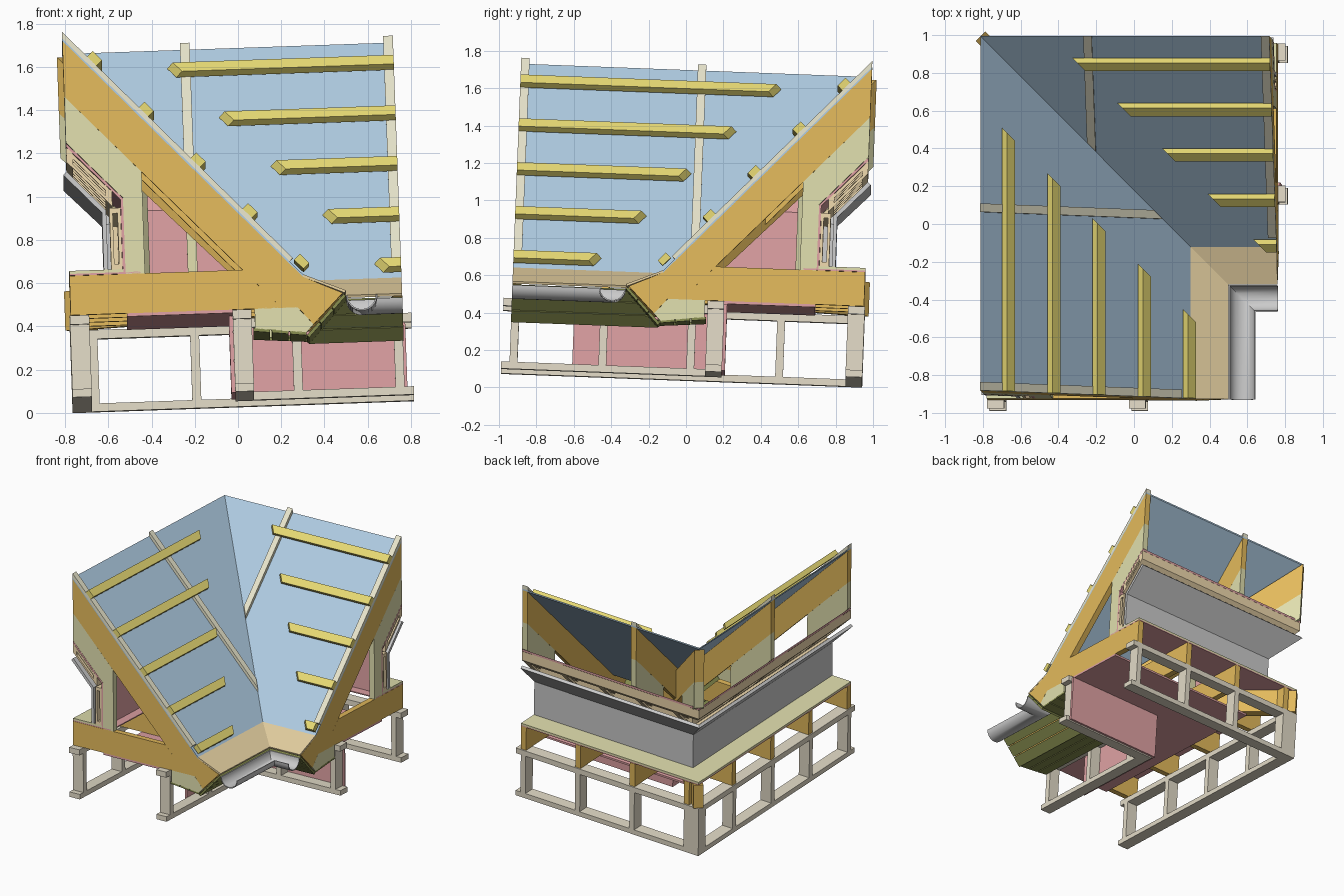
import bpy, bmesh, math
from mathutils import Vector, Matrix

if "Cube" in bpy.data.objects:
    bpy.data.objects.remove(bpy.data.objects["Cube"])

C = 0.177                 # valley line: x + y = C
EA, EB = -0.945, 0.775    # open ends of the left wing (y) and the back wing (x)
TILT = Matrix(((1, 0, -.035, 0), (0, 1, .038, 0), (.035, -.038, 1, .061), (0, 0, 0, 1)))


def mat(name, hexcol):
    m = bpy.data.materials.new(name)
    rgb = [int(hexcol[i:i + 2], 16) / 255 for i in (0, 2, 4)]
    m.diffuse_color = [v ** 2.2 for v in rgb] + [1]
    m.use_nodes = True
    m.node_tree.nodes["Principled BSDF"].inputs["Base Color"].default_value = m.diffuse_color
    return m


TIMBER = mat("timber", "E2B85C")
PALE = mat("pale_timber", "DFDDAC")
YELLOW = mat("batten_yellow", "E8DA74")
STRIP = mat("strip_cream", "E9E6CC")
BLUE = mat("membrane_blue", "AECBE2")
SAND = mat("eave_sand", "E6D0A0")
PINK = mat("board_pink", "DEA0A2")
FRAME = mat("frame_cream", "E2DAC6")
LATH = mat("lath_tan", "EFD8AC")
OLIVE = mat("lining_olive", "868C50")


def finish(bm, name, material, smooth=False):
    bmesh.ops.recalc_face_normals(bm, faces=bm.faces)
    bm.transform(TILT)
    me = bpy.data.meshes.new(name)
    bm.to_mesh(me)
    bm.free()
    ob = bpy.data.objects.new(name, me)
    bpy.context.collection.objects.link(ob)
    if material:
        me.materials.append(material)
    if smooth:
        bpy.context.view_layer.objects.active = ob
        ob.select_set(True)
        bpy.ops.object.shade_smooth_by_angle(angle=math.radians(35))
        ob.select_set(False)
    return ob


def rect(t0, t1, z0, z1):
    return [(t0, z0), (t1, z0), (t1, z1), (t0, z1)]


def loft(bm, rings):
    """Skin closed rings of points and cap both ends."""
    rows = [[bm.verts.new(p) for p in r] for r in rings]
    n = len(rows[0])
    for a, b in zip(rows, rows[1:]):
        for i in range(n):
            j = (i + 1) % n
            bm.faces.new((a[i], a[j], b[j], b[i]))
    bm.faces.new(rows[0])
    bm.faces.new(rows[-1][::-1])


def sweep(name, profiles, material, a=EA, b=EB, smooth=False):
    """Run (t, z) profiles along both wings, mitred on the valley."""
    bm = bmesh.new()
    for p in profiles:
        loft(bm, [[(t, a, z) for t, z in p], [(t, C - t, z) for t, z in p],
                  [(b, C - t, z) for t, z in p]])
    return finish(bm, name, material, smooth)


def flip(p):
    return Vector((C - p[1], C - p[0], p[2]))


def prisms(name, profiles, material, ys, xs, th=.045):
    """Flat profile plates at ys (left wing) and xs (back wing), cut at the valley."""
    bm = bmesh.new()
    for back, pos in [(False, v) for v in ys] + [(True, v) for v in xs]:
        y0 = C - pos - th if back else pos
        for p in profiles:
            tb = bmesh.new()
            loft(tb, [[(t, y, z) for t, z in p] for y in (y0, y0 + th)])
            cut = bmesh.ops.bisect_plane(tb, geom=tb.verts[:] + tb.edges[:] + tb.faces[:],
                                         plane_co=(0, C, 0), plane_no=(1, 1, 0), clear_outer=True)
            edges = [e for e in cut["geom_cut"] if isinstance(e, bmesh.types.BMEdge)]
            if edges:
                bmesh.ops.holes_fill(tb, edges=edges, sides=0)
            vs = {v: bm.verts.new(flip(v.co) if back else v.co) for v in tb.verts}
            for f in tb.faces:
                bm.faces.new([vs[v] for v in f.verts])
            tb.free()
    return finish(bm, name, material)


def diagonal(name, profiles, material, half=.025):
    """Plate standing on the valley diagonal."""
    bm = bmesh.new()
    for p in profiles:
        loft(bm, [[(t + s, C - t + s, z) for t, z in p] for s in (-half, half)])
    return finish(bm, name, material)


def roof(t, off=0.0):
    return 1.66 - 1.05 * (t + .755) + off


RA, RB = [EA, 0], [.73, -.21]                        # rafter positions
JA, JB = [EA, -.47, 0, .475], [.73, .26, -.21, -.68]  # joist and stud positions

# Bearing walls: outer pair and inner pair, plates, studs and corner posts
for label, t0, t1, js in (("outer", -.765, -.675, 4), ("inner", -.012, .075, 3)):
    sweep(label + "_wall_plates", [rect(t0, t1, 0, .038), rect(t0, t1, .336, .378)], FRAME, -.99, .815)
    yc = C - t1
    prisms(label + "_wall_studs", [rect(t0, t1, .038, .336)], FRAME, JA[:js], JB[:js], .042)
    prisms(label + "_corner_post", [rect(t0, t1, .038, .336)], FRAME, [yc], [t0], t1 - t0)

# Wall board inside the inner walls, ceiling board, upper floor
sweep("wall_board", [rect(-.03, -.012, .01, .365)], PINK, -.61, .785)
sweep("ceiling_board", [rect(-.50, -.012, .366, .381)], PINK)
sweep("floor_underlay", [rect(-.76, -.43, .564, .572)], PINK)
sweep("floor_deck", [rect(-.76, -.51, .572, .586)], PALE)

# Joists, rafters and the pair on the valley
joist = [(-.76, .381), (.215, .381), (.04, .563), (-.76, .563)]
rafter = [(-.755, 1.65), (.319, .521), (.5, .441), (.36, .3), (.29, .381), (.215, .381), (-.755, 1.392)]
knee = [(-.755, 1.392), (-.41, 1.032), (-.41, .563), (-.5, .563), (-.5, .915), (-.755, 1.179)]
prisms("joists", [joist], TIMBER, JA, JB)
prisms("rafters", [rafter], TIMBER, RA, RB)
diagonal("valley_joist", [joist], TIMBER)
diagonal("valley_rafter", [[(t, z - .005) for t, z in rafter]], TIMBER)
prisms("knee_studs", [knee], PALE, RA, RB)
diagonal("valley_knee_stud", [knee], PALE)
prisms("eave_blocks", [[(.09, .385), (.285, .385), (.36, .3), (.325, .262), (.09, .29)]], PALE, RA, RB)

# Knee wall layers: board, lath frame, grey lining
sweep("knee_board", [[(-.5, .572), (-.5, .913), (-.755, 1.177), (-.755, 1.16), (-.512, .908), (-.512, .572)]], PINK)
sl = lambda t0, t1, d0, d1: [(t, 1.179 - 1.035 * (t + .755) - d) for t, d in ((t0, d0), (t1, d0), (t1, d1), (t0, d1))]
sweep("lath_rails", [rect(-.565, -.513, .586, .61), rect(-.565, -.513, .845, .87),
                     sl(-.755, -.725, .02, .09), sl(-.58, -.55, .02, .09)], LATH)
prisms("lath_cross_pieces", [rect(-.565, -.55, .61, .845), rect(-.528, -.513, .61, .845),
                             sl(-.73, -.575, .022, .045), sl(-.73, -.575, .07, .09)], LATH,
       [EA + .32 * i for i in range(5)], [.73 - .32 * i for i in range(5)])
sweep("knee_lining", [[(-.58, .586), (-.58, .86), (-.755, 1.045), (-.772, 1.03), (-.6, .85), (-.6, .586)]], None)

# Roof skin: blue membrane and the flatter sand-coloured eave
sweep("roof_membrane", [[(-.755, roof(-.755)), (.319, roof(.319)), (.319, roof(.319, -.012)),
                         (-.755, roof(-.755, -.012))]], BLUE)
sweep("eave_sheet", [[(.319, .533), (.515, .452), (.51, .44), (.319, .521)]], SAND)

# Counter battens up the slope
prisms("counter_battens", [[(-.755, roof(-.755)), (.26, roof(.26)), (.275, roof(.26, .016)),
                            (-.755, roof(-.755, .032))]], STRIP, RA, RB)

# Battens along each wing, stopped short of the valley
bm = bmesh.new()
d, n = Vector((.69, -.724)), Vector((.724, .69))
for i in range(5):
    t = -.637 + .231 * i
    mid = Vector((t, roof(t)))
    prof = [mid + d * u + n * w for u, w in ((-.03, .02), (.03, .02), (.03, .058), (-.03, .058))]
    ringA = [[(p.x, EA, p.y) for p in prof], [(p.x, C - p.x - .37, p.y) for p in prof]]
    loft(bm, ringA)
    loft(bm, [[(EB, C - p.x, p.y) for p in prof], [(p.x + .37, C - p.x, p.y) for p in prof]])
finish(bm, "roof_battens", YELLOW)

# Boarded eave: sloping fascia and level soffit planks
planks = []
a, b = Vector((.505, .438)), Vector((.325, .248))
for i in range(3):
    p, q = a.lerp(b, i / 3 + .01), a.lerp(b, (i + 1) / 3 - .01)
    o = Vector((.011, -.010))
    planks.append([p, q, q + o, p + o])
a, b = Vector((.33, .25)), Vector((.078, .278))
for i in range(3):
    p, q = a.lerp(b, i / 3 + .015), a.lerp(b, (i + 1) / 3 - .015)
    o = Vector((0, .015))
    planks.append([p, q, q + o, p + o])
sweep("eave_boards", [[tuple(v) for v in p] for p in planks], OLIVE)

# Half-round gutter
arc = [math.pi + math.pi * i / 14 for i in range(15)]
ring = [(.587 + .072 * math.cos(k), .428 + .072 * math.sin(k)) for k in arc]
ring += [(.587 + .065 * math.cos(k), .428 + .065 * math.sin(k)) for k in reversed(arc)]
sweep("gutter", [ring], None, smooth=True)
